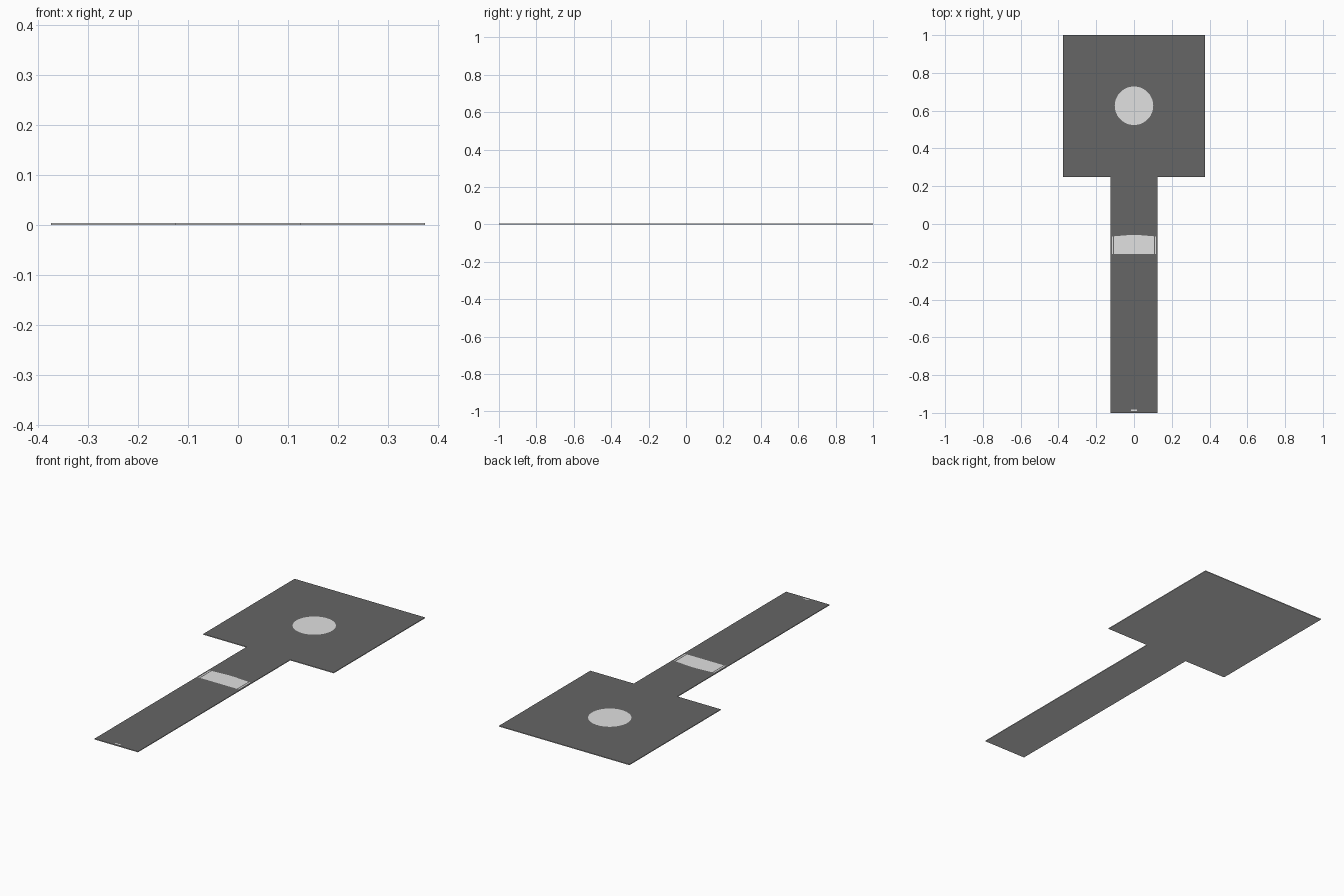
import bpy, bmesh, math

if "Cube" in bpy.data.objects:
    bpy.data.objects.remove(bpy.data.objects["Cube"])

T = 0.004  # plate thickness


def material(name, v):
    m = bpy.data.materials.new(name)
    m.diffuse_color = (v, v, v, 1)
    m.use_nodes = True
    m.node_tree.nodes["Principled BSDF"].inputs["Base Color"].default_value = m.diffuse_color
    return m


def rect(x0, x1, y0, y1):
    return [(x0, y0), (x1, y0), (x1, y1), (x0, y1)]


# Paddle outline: square head on a narrow handle
outline = [(-0.125, -1), (0.125, -1), (0.125, 0.25), (0.375, 0.25),
           (0.375, 1), (-0.375, 1), (-0.375, 0.25), (-0.125, 0.25)]

# Light markings: head disc, handle band with edge bars, small end mark
disc = [(0.102 * math.cos(a * math.tau / 48), 0.626 + 0.102 * math.sin(a * math.tau / 48))
        for a in range(48)]
band = [(-0.105, -0.16), (0.105, -0.16), (0.105, -0.065), (0.02, -0.058),
        (-0.02, -0.058), (-0.105, -0.065)]
markings = [disc, band,
            rect(-0.116, -0.111, -0.16, -0.065), rect(0.111, 0.116, -0.16, -0.065),
            rect(-0.016, 0.016, -0.989, -0.982)]

bm = bmesh.new()


def loop(points, z):
    return [bm.verts.new((x, y, z)) for x, y in points]


def ring_edges(vs):
    return [bm.edges.new((vs[i - 1], vs[i])) for i in range(len(vs))]


# Dark top surface with the light markings cut into it
top = loop(outline, T)
edges = ring_edges(top)
rings = [loop(m, T) for m in markings]
for r in rings:
    edges += ring_edges(r)
bmesh.ops.triangle_fill(bm, use_beauty=True, use_dissolve=False,
                        edges=edges, normal=(0, 0, 1))
for r in rings:
    bm.faces.new(r).material_index = 1

# Light underside and side walls
bottom = loop(outline, 0)
bm.faces.new(bottom[::-1]).material_index = 1
for i in range(len(top)):
    bm.faces.new((bottom[i - 1], bottom[i], top[i], top[i - 1])).material_index = 1
bmesh.ops.recalc_face_normals(bm, faces=bm.faces)

mesh = bpy.data.meshes.new("paddle_plate")
bm.to_mesh(mesh)
bm.free()
mesh.materials.append(material("dark grey", 0.133))
mesh.materials.append(material("light grey", 0.75))
bpy.context.collection.objects.link(bpy.data.objects.new("paddle_plate", mesh))
